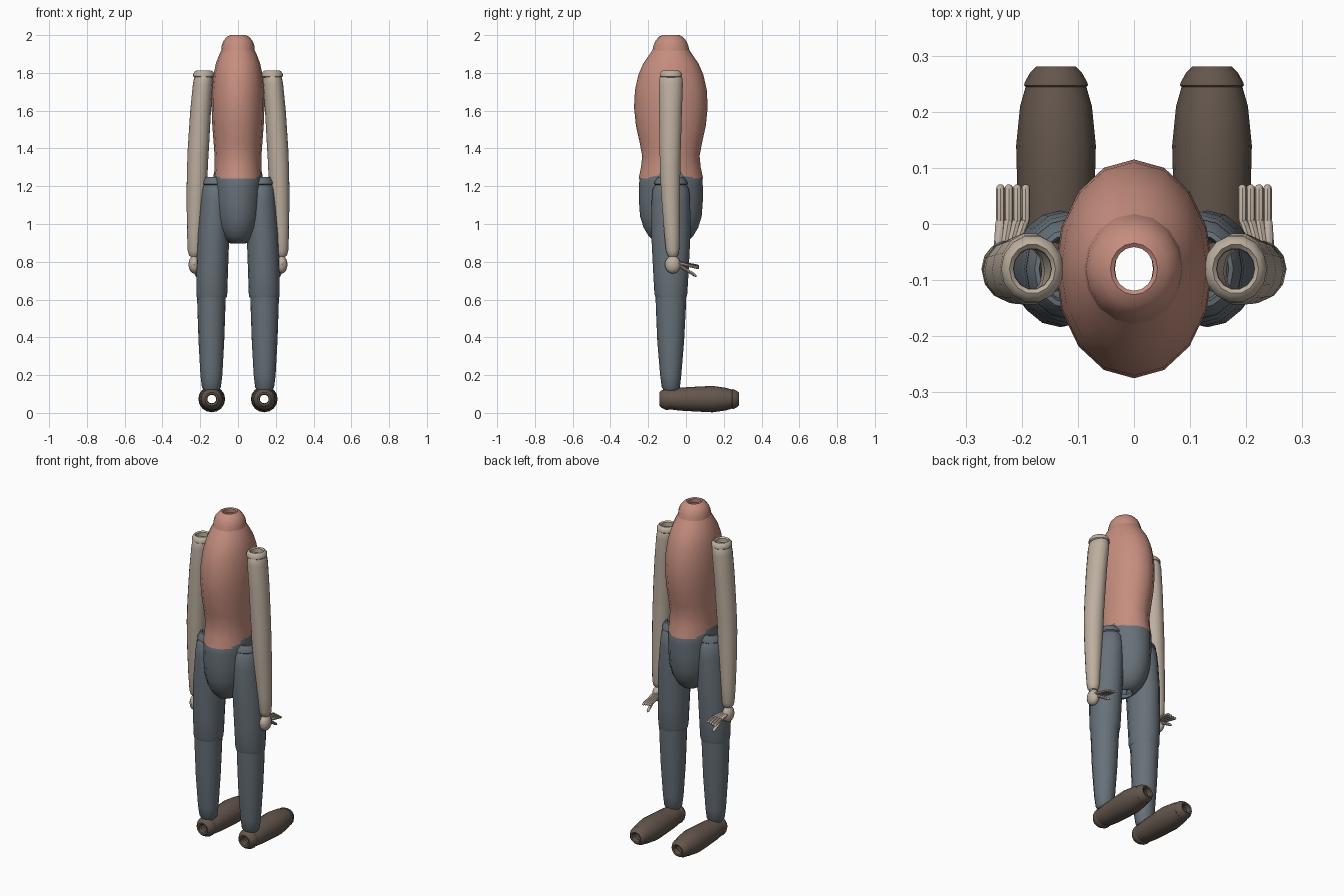
import bpy, math
from mathutils import Vector


def material(name, rgb):
    m = bpy.data.materials.new(name)
    m.diffuse_color = (*rgb, 1)
    return m


CLAY = material("clay red", (0.56, 0.27, 0.21))
TAN = material("warm tan", (0.51, 0.43, 0.35))
SLATE = material("slate grey", (0.135, 0.165, 0.19))
BROWN = material("dark brown", (0.125, 0.092, 0.072))


def tube(name, mat, rings, seg=16, axis="Z", caps=False):
    """Skin of elliptical rings: (x, y, z, radius_1, radius_2)."""
    verts, faces = [], []
    for x, y, z, r1, r2 in rings:
        for i in range(seg):
            a = 2 * math.pi * i / seg
            c, s = r1 * math.cos(a), r2 * math.sin(a)
            verts.append((x + c, y + s, z) if axis == "Z" else (x + c, y, z + s))
    for k in range(len(rings) - 1):
        for i in range(seg):
            j = (i + 1) % seg
            f = (k * seg + i, k * seg + j, (k + 1) * seg + j, (k + 1) * seg + i)
            faces.append(f if axis == "Z" else f[::-1])
    if caps:
        last = (len(rings) - 1) * seg
        ends = [tuple(range(seg))[::-1], tuple(range(last, last + seg))]
        faces += ends if axis == "Z" else [e[::-1] for e in ends]
    me = bpy.data.meshes.new(name)
    me.from_pydata(verts, [], faces)
    me.materials.append(mat)
    ob = bpy.data.objects.new(name, me)
    bpy.context.collection.objects.link(ob)
    bpy.ops.object.select_all(action="DESELECT")
    bpy.context.view_layer.objects.active = ob
    ob.select_set(True)
    bpy.ops.object.shade_smooth_by_angle(angle=math.radians(40))
    return ob


def finger(name, start, end, r):
    """Thin rounded rod between two points."""
    a, b = Vector(start), Vector(end)
    rings = []
    for t, k in ((0, 0.8), (0.1, 1), (0.88, 1), (0.96, 0.8), (1, 0.4)):
        p = a.lerp(b, t)
        rings.append((p.x, p.y, p.z, r * k, r * k))
    return tube(name, TAN, rings, 8, "Y", True)


CY = -0.08  # depth of the body centre line

# Torso, open at its lower edge, and neck with an open top
tube("torso", CLAY, [(0, y, z, rx, ry) for z, y, rx, ry in (
    (1.24, CY, 0.129, 0.171), (1.30, CY, 0.124, 0.158), (1.36, CY, 0.124, 0.152),
    (1.43, CY, 0.129, 0.165), (1.52, CY, 0.136, 0.185), (1.62, CY, 0.140, 0.195),
    (1.71, CY, 0.138, 0.190), (1.79, CY, 0.130, 0.172), (1.85, CY, 0.117, 0.146),
    (1.895, CY, 0.100, 0.115), (1.92, CY, 0.088, 0.098))])
tube("neck", CLAY, [(0, CY, z, rx, ry) for z, rx, ry in (
    (1.915, 0.089, 0.099), (1.945, 0.086, 0.092), (1.97, 0.077, 0.081),
    (1.99, 0.060, 0.064), (2.0, 0.042, 0.046), (1.995, 0.035, 0.039),
    (1.97, 0.036, 0.040))])

# Pelvis, open underneath
tube("pelvis", SLATE, [(0, CY, z, rx, ry) for z, rx, ry in (
    (0.915, 0.034, 0.042), (0.897, 0.040, 0.05), (0.905, 0.058, 0.085),
    (0.935, 0.085, 0.117), (0.98, 0.106, 0.144), (1.04, 0.119, 0.163),
    (1.12, 0.126, 0.169), (1.20, 0.129, 0.169), (1.245, 0.131, 0.166),
    (1.275, 0.127, 0.150))])

for side, s in (("left", -1), ("right", 1)):
    # Upper arm with a rolled open shoulder ring
    tube(side + "_upper_arm", TAN, [(s * x, y, z, rx, ry) for x, y, z, rx, ry in (
        (0.214, -0.084, 1.32, 0.055, 0.055), (0.210, -0.084, 1.40, 0.056, 0.058),
        (0.198, -0.082, 1.60, 0.055, 0.062), (0.186, CY, 1.74, 0.053, 0.065),
        (0.183, CY, 1.772, 0.050, 0.062), (0.181, CY, 1.785, 0.045, 0.055))], 14)
    tube(side + "_shoulder_ring", TAN, [(s * 0.181, CY, z, r, r * 1.08) for z, r in (
        (1.765, 0.036), (1.782, 0.056), (1.795, 0.056), (1.808, 0.047),
        (1.812, 0.041), (1.805, 0.034), (1.78, 0.033))], 14)
    # Forearm and wrist
    tube(side + "_forearm", TAN, [(s * x, y, z, r, r) for x, y, z, r in (
        (0.231, -0.07, 0.828, 0.022), (0.231, -0.07, 0.838, 0.030),
        (0.230, -0.071, 0.86, 0.036), (0.228, -0.074, 0.95, 0.042),
        (0.222, -0.08, 1.12, 0.050), (0.216, -0.084, 1.27, 0.055),
        (0.214, -0.084, 1.33, 0.056))], 14)
    # Palm
    tube(side + "_palm", TAN, [(s * 0.232, -0.07, 0.785 + 0.047 * math.sin(a),
        0.030 * math.cos(a), 0.042 * math.cos(a)) for a in
        (math.radians(-80 + 20 * k) for k in range(9))], 12, caps=True)
    # Fingers and thumb reach backwards
    for i in range(4):
        x = 0.193 + i * 0.015
        finger(f"{side}_finger_{i + 1}", (s * (0.215 + i * 0.009), -0.05, 0.795),
               (s * x, 0.01, 0.787 - 0.002 * i), 0.0085)
        finger(f"{side}_fingertip_{i + 1}", (s * x, 0.003, 0.789 - 0.002 * i),
               (s * x, 0.07, 0.776 - 0.003 * i), 0.008)
    finger(side + "_thumb", (s * 0.228, -0.05, 0.79), (s * 0.218, 0.055, 0.724), 0.0095)

    # Thigh with a flared open hip collar
    tube(side + "_thigh", SLATE, [(s * x, y, z, rx, ry) for x, y, z, rx, ry in (
        (0.139, CY, 0.61, 0.079, 0.081), (0.139, CY, 0.63, 0.082, 0.087),
        (0.137, CY, 0.75, 0.084, 0.094), (0.131, CY, 0.95, 0.085, 0.104),
        (0.122, CY, 1.12, 0.080, 0.102), (0.119, CY, 1.185, 0.077, 0.096),
        (0.118, CY, 1.208, 0.068, 0.082))])
    tube(side + "_hip_collar", SLATE, [(s * 0.119, CY, z, r, r * 1.2) for z, r in (
        (1.195, 0.055), (1.212, 0.074), (1.222, 0.073), (1.248, 0.058),
        (1.25, 0.050), (1.23, 0.046))])
    # Shin
    tube(side + "_shin", SLATE, [(s * 0.141, y, z, rx, ry) for y, z, rx, ry in (
        (CY, 0.118, 0.038, 0.036), (CY, 0.135, 0.050, 0.048), (-0.081, 0.20, 0.058, 0.056),
        (-0.081, 0.38, 0.068, 0.071), (CY, 0.55, 0.074, 0.079), (CY, 0.63, 0.076, 0.082))])
    # Foot: a hollow barrel with a lipped cap at each end
    tube(side + "_foot", BROWN, [(s * 0.139, y, 0.073, rx, rz) for y, rx, rz in (
        (-0.105, 0.052, 0.048), (-0.09, 0.057, 0.054), (-0.03, 0.064, 0.061),
        (0.06, 0.069, 0.066), (0.14, 0.071, 0.070), (0.21, 0.064, 0.060),
        (0.245, 0.054, 0.050))], axis="Y")
    tube(side + "_heel_cap", BROWN, [(s * 0.139, y, 0.073, r, r) for y, r in (
        (-0.07, 0.050), (-0.098, 0.058), (-0.108, 0.057), (-0.128, 0.047),
        (-0.140, 0.036), (-0.138, 0.026), (-0.115, 0.023))][::-1], axis="Y")
    tube(side + "_toe_cap", BROWN, [(s * 0.139, y, 0.073, r, r * 0.93) for y, r in (
        (0.235, 0.045), (0.247, 0.057), (0.252, 0.056), (0.27, 0.046),
        (0.281, 0.035), (0.278, 0.027), (0.25, 0.024))], axis="Y")
